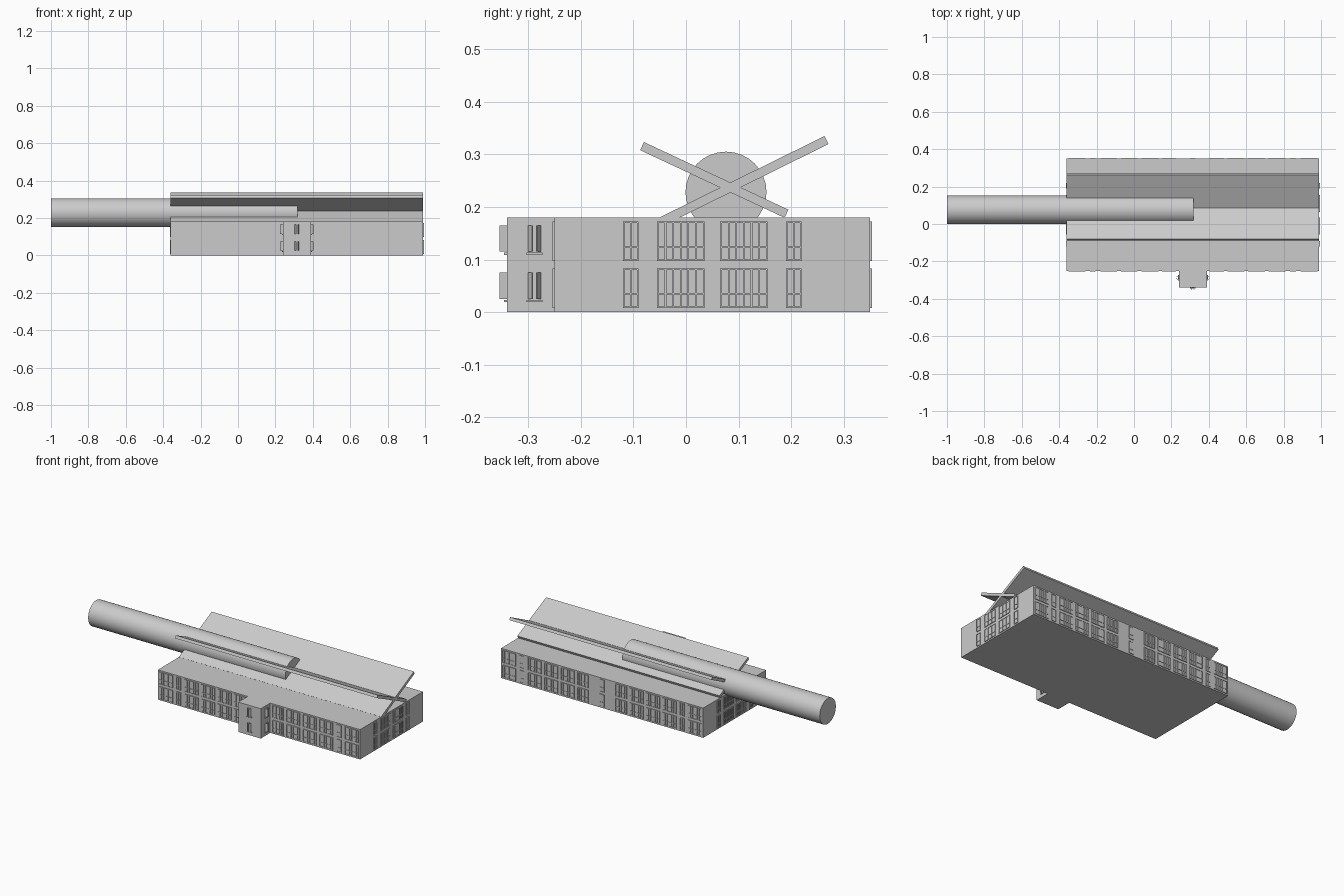
import bpy, bmesh, math
from mathutils import Matrix, Vector

cube = bpy.data.objects.get("Cube")
if cube:
    bpy.data.objects.remove(cube, do_unlink=True)

GREY = (0.6, 0.6, 0.6, 1)
mat = bpy.data.materials.new("plain grey")
mat.use_nodes = True
mat.diffuse_color = GREY
mat.node_tree.nodes["Principled BSDF"].inputs["Base Color"].default_value = GREY


def finish(name, bm):
    bmesh.ops.recalc_face_normals(bm, faces=bm.faces)
    mesh = bpy.data.meshes.new(name)
    bm.to_mesh(mesh)
    bm.free()
    obj = bpy.data.objects.new(name, mesh)
    obj.data.materials.append(mat)
    bpy.context.collection.objects.link(obj)
    return obj


def add_box(bm, lo, hi, frame=Matrix()):
    lo, hi = Vector(lo), Vector(hi)
    place = Matrix.Translation((lo + hi) / 2) @ Matrix.Diagonal((*(hi - lo), 1))
    bmesh.ops.create_cube(bm, size=1, matrix=frame @ place)


def box(name, lo, hi):
    bm = bmesh.new()
    add_box(bm, lo, hi)
    return finish(name, bm)


def wall_frame(origin, along, outward):
    """Local axes: x along the wall, y out of it, z up."""
    m = Matrix((along, outward, (0, 0, 1))).transposed().to_4x4()
    m.translation = origin
    return m


X0, X1, Y0, Y1, ROOF = -0.36, 0.99, -0.25, 0.35, 0.18
MID = (X0 + X1) / 2
FLOORS = (0.008, 0.097)

# Main block and entrance tower
box("main_block", (X0, Y0, 0), (X1, Y1, ROOF))
box("entrance_tower", (0.24, -0.34, 0), (0.39, Y0, ROOF))


# Window bays: thin glass with a raised frame and glazing bars
def window_bay(bm, frame, u0, u1, z0, height=0.075):
    z1, t, depth = z0 + height, 0.003, 0.004
    add_box(bm, (u0, -0.002, z0), (u1, 0.001, z1), frame)
    columns = 6 if u1 - u0 > 0.06 else 2
    for i in range(columns + 1):
        u = u0 + (u1 - u0 - t) * i / columns
        add_box(bm, (u, 0, z0), (u + t, depth, z1), frame)
    for part in (0, 0.35, 1):
        z = z0 + (height - t) * part
        add_box(bm, (u0, 0, z), (u1, depth, z + t), frame)


def facade(name, frame, bays):
    bm = bmesh.new()
    for u0, u1 in bays:
        for z in FLOORS:
            window_bay(bm, frame, u0, u1, z)
    finish(name, bm)


wing = [(0.01, 0.10), (0.125, 0.155), (0.18, 0.27), (0.29, 0.38), (0.40, 0.49), (0.51, 0.585)]
ends = [(-0.12, -0.09), (-0.055, 0.035), (0.065, 0.155), (0.19, 0.22)]
for side, x, sign in (("right", X0, 1), ("left", X1, -1)):
    facade("front_windows_" + side, wall_frame((x, Y0, 0), (sign, 0, 0), (0, -1, 0)), wing)
    facade("back_windows_" + side, wall_frame((x, Y1, 0), (sign, 0, 0), (0, 1, 0)), wing)
    facade("end_windows_" + side, wall_frame((x, 0, 0), (0, 1, 0), (-sign, 0, 0)), ends)
facade("back_stair_windows", wall_frame((MID, Y1, 0), (1, 0, 0), (0, 1, 0)), [(-0.015, 0.015)])


# Tower windows: frame, sill and two sashes standing open
def open_windows(name, frame):
    bm = bmesh.new()
    for z in (0.025, 0.115):
        add_box(bm, (-0.013, -0.002, z), (0.013, 0.002, z + 0.05), frame)
        add_box(bm, (-0.015, 0, z - 0.006), (0.015, 0.006, z - 0.002), frame)
        for s in (-1, 1):
            hinge = Matrix.Translation((s * 0.012, 0, 0)) @ Matrix.Rotation(s * math.radians(30), 4, "Z")
            add_box(bm, (-0.001, 0, z), (0.001, 0.016, z + 0.05), frame @ hinge)
    finish(name, bm)


open_windows("tower_front_windows", wall_frame((MID, -0.34, 0), (1, 0, 0), (0, -1, 0)))
open_windows("tower_left_windows", wall_frame((0.39, -0.288, 0), (0, 1, 0), (1, 0, 0)))
open_windows("tower_right_windows", wall_frame((0.24, -0.288, 0), (0, 1, 0), (-1, 0, 0)))


# Crossing roof slabs, each given by its end points in y and z
def roof_slab(name, start, end, thickness=0.017):
    a, b = Vector((0, *start)), Vector((0, *end))
    along = (b - a).normalized()
    up = Vector((1, 0, 0)).cross(along)
    frame = Matrix(((1, 0, 0), along, up)).transposed().to_4x4()
    frame.translation = a
    bm = bmesh.new()
    add_box(bm, (X0, 0, -thickness / 2), (X1, (b - a).length, thickness / 2), frame)
    finish(name, bm)


roof_slab("front_roof_slab", (-0.0835, 0.3155), (0.191, 0.187))
roof_slab("back_roof_slab", (-0.045, 0.173), (0.267, 0.327))

# Long round tube running through the roof
bm = bmesh.new()
bmesh.ops.create_cone(bm, cap_ends=True, segments=32, radius1=0.077, radius2=0.077, depth=1.317,
                      matrix=Matrix.Translation((-0.3415, 0.076, 0.228)) @ Matrix.Rotation(math.pi / 2, 4, "Y"))
tube = finish("roof_tube", bm)
bpy.ops.object.select_all(action="DESELECT")
tube.select_set(True)
bpy.context.view_layer.objects.active = tube
bpy.ops.object.shade_smooth_by_angle(angle=math.radians(35))
